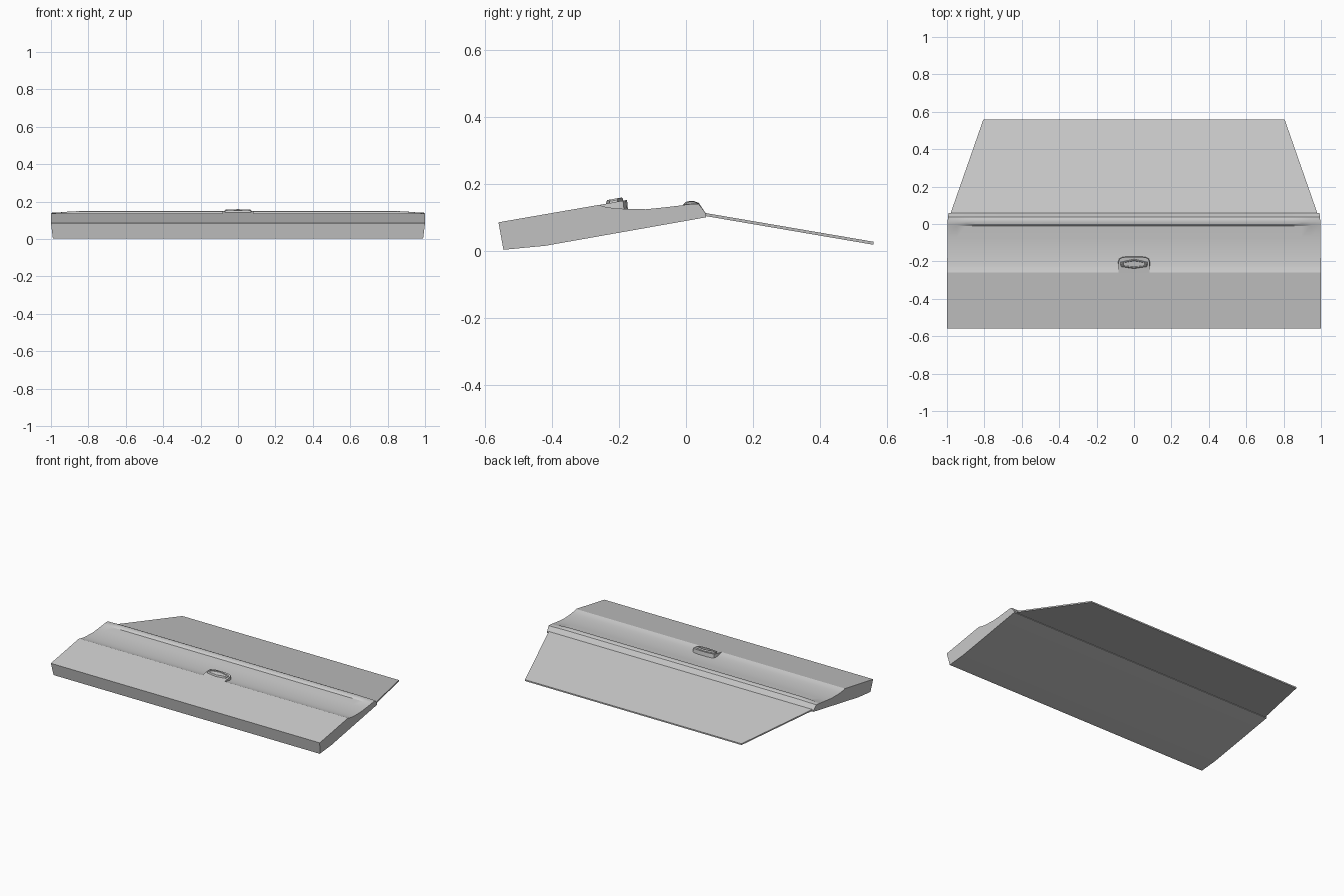
import bpy, bmesh, math

cube = bpy.data.objects.get("Cube")
if cube:
    bpy.data.objects.remove(cube)

grey = bpy.data.materials.new("light grey")
grey.use_nodes = True
COLOUR = (0.6, 0.6, 0.6, 1)
grey.diffuse_color = COLOUR
grey.node_tree.nodes["Principled BSDF"].inputs["Base Color"].default_value = COLOUR


def loft(name, rings, angle=25):
    """Skin closed rings of equal size in order and cap both ends."""
    bm = bmesh.new()
    loops = [[bm.verts.new(p) for p in ring] for ring in rings]
    for a, b in zip(loops, loops[1:]):
        for i in range(len(a)):
            j = (i + 1) % len(a)
            bm.faces.new((a[i], a[j], b[j], b[i]))
    bm.faces.new(loops[0])
    bm.faces.new(loops[-1])
    bmesh.ops.recalc_face_normals(bm, faces=bm.faces)
    mesh = bpy.data.meshes.new(name)
    bm.to_mesh(mesh)
    bm.free()
    mesh.materials.append(grey)
    obj = bpy.data.objects.new(name, mesh)
    bpy.context.collection.objects.link(obj)
    bpy.ops.object.select_all(action="DESELECT")
    obj.select_set(True)
    bpy.context.view_layer.objects.active = obj
    bpy.ops.object.shade_smooth_by_angle(angle=math.radians(angle))
    return obj


def panel_z(y):
    """Height of the sloping front panel."""
    return 0.085 + (y + 0.56) * 0.174


def underside_z(y):
    return max(0.003 + (y + 0.545) * 0.1, 0.015 + (y + 0.42) * 0.177)


# Body: side profile with a shallow channel and a rear lip
# Third value is the extra lip height away from the ends
PROFILE = [
    (-0.545, 0.003, 0), (-0.56, 0.085, 0), (-0.26, 0.137, 0),
    (-0.24, 0.131, 0), (-0.215, 0.127, 0), (-0.18, 0.125, 0),
    (-0.12, 0.124, 0), (-0.07, 0.129, 0), (-0.01, 0.136, 0),
    (0.0, 0.138, 0.008), (0.012, 0.139, 0.010), (0.025, 0.140, 0.008),
    (0.038, 0.140, 0.003), (0.06, 0.110, 0), (0.06, 0.100, 0),
    (-0.42, 0.015, 0),
]
STATIONS = [(1.0, 0), (0.95, 0.35), (0.9, 0.8), (0.85, 1), (0.45, 1)]
stations = [(-x, r) for x, r in STATIONS] + [(0, 1)] + STATIONS[::-1]
rings = []
for x, rise in stations:
    ring = []
    for y, z, lip in PROFILE:
        # Ends lean in toward the underside
        lean = 0.99 + 0.01 * min(1, (z - underside_z(y)) / 0.08)
        ring.append((x * lean, y, z + lip * rise))
    rings.append(ring)
loft("lid_body", rings)

# Thin tapered rear panel
rear = []
for y, z, half in ((0.045, 0.106, 0.985), (0.56, 0.018, 0.805)):
    rear.append([(-half, y, z), (half, y, z),
                 (half, y, z + 0.009), (-half, y, z + 0.009)])
loft("rear_panel", rear)

# Latch mount: tongue continuing the front panel over the channel
outline = [(0.085, -0.262), (0.085, -0.2), (0.08, -0.185), (0.065, -0.177),
           (0.035, -0.173)]
outline += [(-x, y) for x, y in outline[::-1]]
base = [(x, y, 0.120) for x, y in outline]
top = [(x * 0.97, y - 0.003 * (y > -0.25), panel_z(y) - 0.0005) for x, y in outline]
loft("latch_mount", [base, top])


# Latch: flattened hexagon with a raised rim and a sunken centre
def hexagon(half_x, half_y, lift):
    pts = [(half_x, 0.35), (0, 1), (-half_x, 0.35),
           (-half_x * 0.96, -0.6), (0, -1), (half_x * 0.96, -0.6)]
    return [(x, -0.213 + s * half_y, panel_z(-0.213 + s * half_y) + lift)
            for x, s in pts]


loft("latch_handle", [hexagon(0.075, 0.026, -0.01), hexagon(0.072, 0.025, 0.005),
                      hexagon(0.066, 0.022, 0.010), hexagon(0.060, 0.018, 0.010),
                      hexagon(0.057, 0.016, 0.006)])
